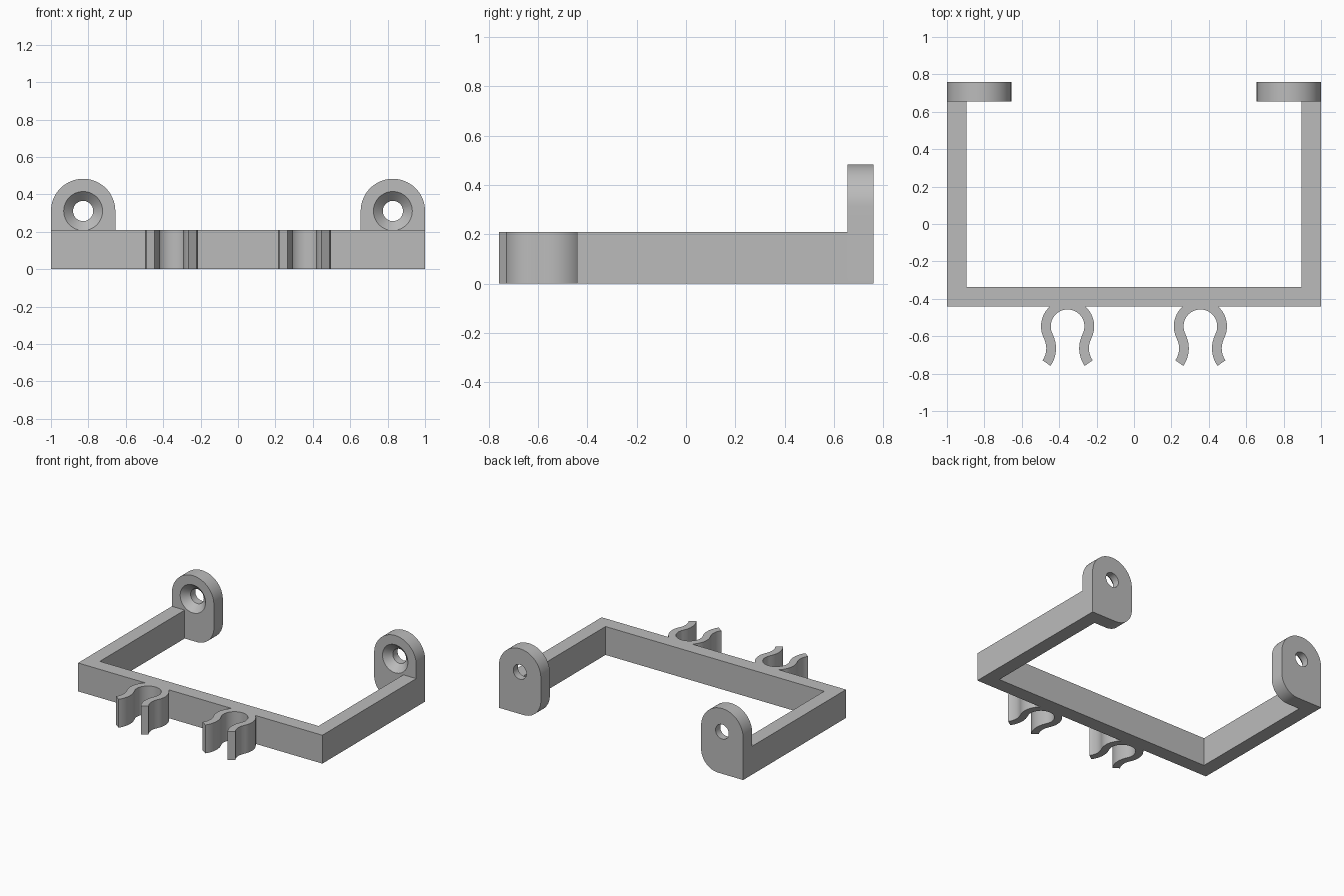
import bpy
import bmesh
from math import sin, cos, atan2, radians, pi, hypot
from mathutils import Matrix, Vector

if "Cube" in bpy.data.objects:
    bpy.data.objects.remove(bpy.data.objects["Cube"])

plastic = bpy.data.materials.new("grey plastic")
plastic.use_nodes = True
GREY = (0.5, 0.5, 0.5, 1)
plastic.diffuse_color = GREY
plastic.node_tree.nodes["Principled BSDF"].inputs["Base Color"].default_value = GREY

HEIGHT = 0.21      # height of frame and clips
WALL = 0.105       # thickness of frame and tabs
FRONT, BACK = -0.442, 0.76


def arc(cx, cy, r, start, end, steps):
    """Points on an arc, angles in radians."""
    return [(cx + r * cos(start + (end - start) * i / steps),
             cy + r * sin(start + (end - start) * i / steps)) for i in range(steps + 1)]


def finish(name, bm):
    bmesh.ops.recalc_face_normals(bm, faces=bm.faces)
    mesh = bpy.data.meshes.new(name)
    bm.to_mesh(mesh)
    bm.free()
    obj = bpy.data.objects.new(name, mesh)
    mesh.materials.append(plastic)
    bpy.context.collection.objects.link(obj)
    return obj


def extrude_outline(name, points, offset):
    """Prism from a closed outline of 3D points."""
    bm = bmesh.new()
    face = bm.faces.new([bm.verts.new(p) for p in points])
    new = bmesh.ops.extrude_face_region(bm, geom=[face])["geom"]
    bmesh.ops.translate(bm, vec=offset, verts=[v for v in new if isinstance(v, bmesh.types.BMVert)])
    return finish(name, bm)


def smooth(obj):
    bpy.ops.object.select_all(action='DESELECT')
    obj.select_set(True)
    bpy.context.view_layer.objects.active = obj
    bpy.ops.object.shade_smooth_by_angle(angle=radians(30))


# U-shaped frame
arm_end, inner = BACK - WALL, 1 - WALL
outline = [(-1, arm_end), (-1, FRONT), (1, FRONT), (1, arm_end),
           (inner, arm_end), (inner, FRONT + WALL), (-inner, FRONT + WALL), (-inner, arm_end)]
extrude_outline("frame", [(x, y, 0) for x, y in outline], (0, 0, HEIGHT))


# Screw tabs with countersunk holes
TAB_R, TAB_Z, CORNER = 0.172, 0.311, 0.14
HOLE_R, SINK_R = 0.054, 0.104
tab_x = 1 - TAB_R
for side, label in ((1, "left"), (-1, "right")):
    profile = [(1, 0)] + arc(tab_x, TAB_Z, TAB_R, 0, pi, 40)
    profile += arc(tab_x - TAB_R + CORNER, CORNER, CORNER, pi, 1.5 * pi, 16)
    tab = extrude_outline(label + "_screw_tab", [(side * x, arm_end, z) for x, z in profile],
                          (0, WALL, 0))

    # Cutter: cone from the front face, then a straight bore
    bm = bmesh.new()
    slope = SINK_R - HOLE_R
    stations = [(-0.02, SINK_R + 0.02), (slope, HOLE_R), (WALL + 0.02, HOLE_R)]
    rings = [[bm.verts.new((side * tab_x + x, arm_end + d, TAB_Z + z))
              for x, z in arc(0, 0, r, 0, 2 * pi, 48)[:-1]] for d, r in stations]
    for a, b in zip(rings, rings[1:]):
        for i in range(len(a)):
            j = (i + 1) % len(a)
            bm.faces.new((a[i], a[j], b[j], b[i]))
    bm.faces.new(rings[0])
    bm.faces.new(rings[-1])
    cutter = finish("hole_cutter", bm)
    cutter.hide_render = True
    mod = tab.modifiers.new("hole", 'BOOLEAN')
    mod.operation, mod.solver, mod.object = 'DIFFERENCE', 'EXACT', cutter
    bpy.context.view_layer.objects.active = tab
    bpy.ops.object.modifier_apply(modifier=mod.name)
    bpy.data.objects.remove(cutter)
    smooth(tab)


# Spring clips: a ring whose open ends flare outward
RING_R, HALF, CLIP_Y = 0.116, 0.026, -0.547
LIP_R, lip_x, lip_y = 0.137, 0.225, -0.118
join = atan2(lip_y, lip_x)


def clip_edge(offset):
    """Right half of the strip edge from top to tip, then mirrored to the left."""
    half = arc(0, 0, RING_R + offset, pi / 2, join, 28)
    half += arc(lip_x, lip_y, LIP_R - offset, join + pi, radians(215), 14)[1:]
    return [(-x, y) for x, y in reversed(half[1:])] + half


for cx, label in ((0.355, "left"), (-0.355, "right")):
    loop = clip_edge(HALF) + clip_edge(-HALF)[::-1]
    smooth(extrude_outline(label + "_spring_clip",
                           [(cx + x, CLIP_Y + y, 0) for x, y in loop], (0, 0, HEIGHT)))
